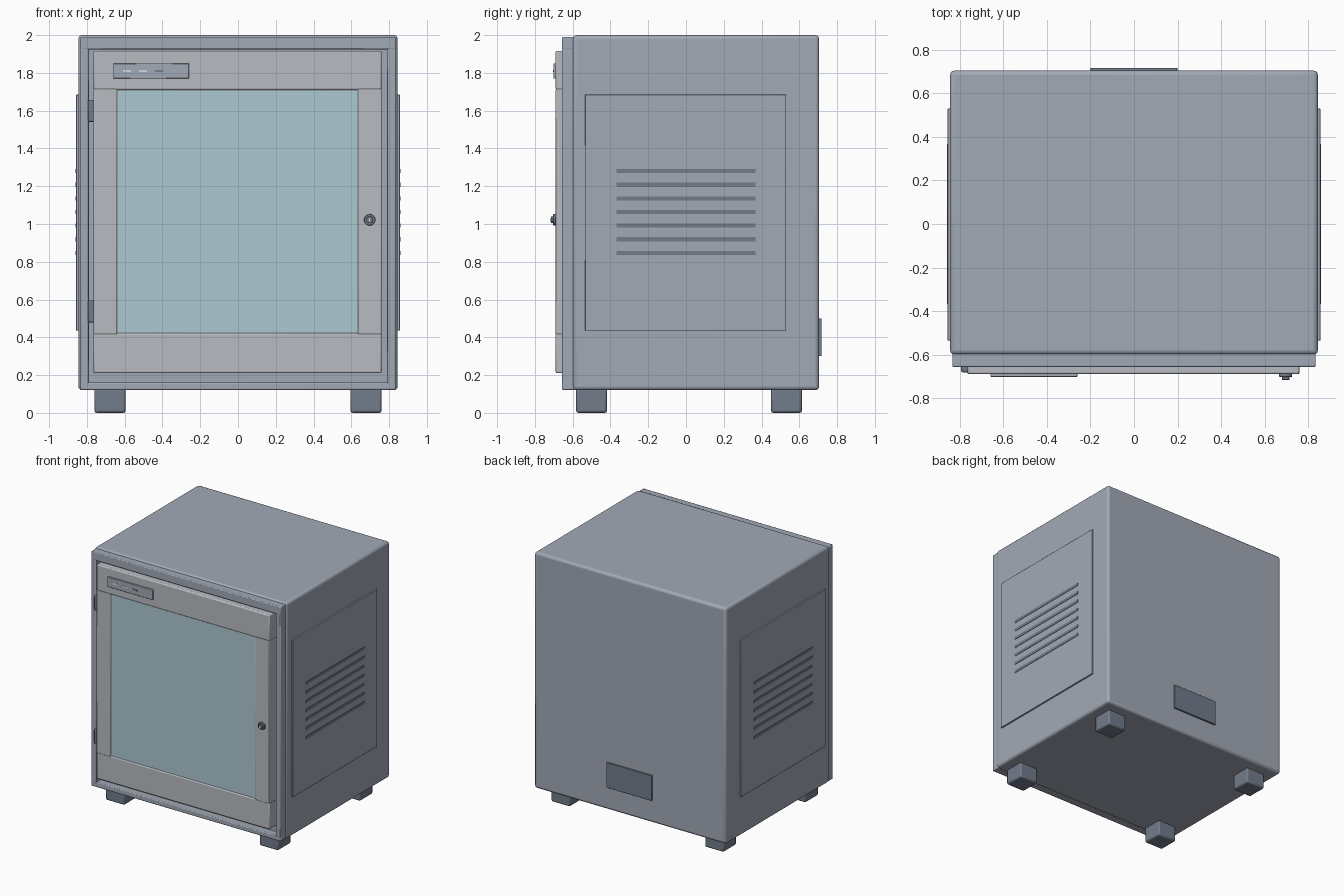
import bpy
import math

if "Cube" in bpy.data.objects:
    bpy.data.objects.remove(bpy.data.objects["Cube"])


def material(name, rgb):
    m = bpy.data.materials.new(name)
    m.diffuse_color = (*rgb, 1)
    m.use_nodes = True
    m.node_tree.nodes["Principled BSDF"].inputs["Base Color"].default_value = m.diffuse_color
    return m


BODY = material("body_grey", (0.36, 0.40, 0.47))
DOOR = material("door_grey", (0.48, 0.50, 0.54))
DARK = material("dark_grey", (0.17, 0.20, 0.26))
GLASS = material("tinted_glass", (0.42, 0.58, 0.64))
LIGHT = material("indicator_light", (0.65, 0.70, 0.76))


def finish(ob, name, mat, bevel, segments):
    ob.name = name
    ob.data.materials.append(mat)
    if bevel:
        mod = ob.modifiers.new("bevel", 'BEVEL')
        mod.width = bevel
        mod.segments = segments
        mod.limit_method = 'ANGLE'
        bpy.ops.object.shade_smooth_by_angle(angle=math.radians(35))
    return ob


def box(name, x, y, z, mat, bevel=0.0, segments=2):
    """Box from (min, max) ranges on each axis."""
    center = [(a + b) / 2 for a, b in (x, y, z)]
    bpy.ops.mesh.primitive_cube_add(size=1, location=center)
    ob = bpy.context.object
    ob.scale = [b - a for a, b in (x, y, z)]
    bpy.ops.object.transform_apply(location=False, rotation=False, scale=True)
    return finish(ob, name, mat, bevel, segments)


def disc(name, x, z, y0, y1, r, mat, bevel):
    bpy.ops.mesh.primitive_cylinder_add(vertices=32, radius=r, depth=y1 - y0,
                                        location=(x, (y0 + y1) / 2, z),
                                        rotation=(math.pi / 2, 0, 0))
    return finish(bpy.context.object, name, mat, bevel, 2)


# Cabinet body
box("cabinet_body", (-0.845, 0.845), (-0.60, 0.705), (0.12, 2.0), BODY, 0.02, 3)

# Raised front frame around the door
FY = (-0.657, -0.59)
box("frame_top", (-0.835, 0.835), FY, (1.925, 1.99), BODY, 0.006)
box("frame_bottom", (-0.835, 0.835), FY, (0.122, 0.16), BODY, 0.006)
for side, s in (("left", -1), ("right", 1)):
    box("frame_" + side, tuple(sorted((s * 0.79, s * 0.835))), FY,
        (0.15, 1.935), BODY, 0.006)

# Door: rails, stiles and glass pane
DY = (-0.69, -0.60)
box("door_top_rail", (-0.765, 0.76), DY, (1.71, 1.917), DOOR, 0.008)
box("door_bottom_rail", (-0.765, 0.76), DY, (0.21, 0.422), DOOR, 0.008)
box("door_left_stile", (-0.765, -0.64), DY, (0.415, 1.715), DOOR, 0.005)
box("door_right_stile", (0.635, 0.76), DY, (0.415, 1.715), DOOR, 0.005)
box("door_glass", (-0.645, 0.64), (-0.682, -0.66), (0.417, 1.713), GLASS)

# Hinges on the left edge of the door
for label, z in (("lower", 0.537), ("upper", 1.598)):
    box("hinge_" + label, (-0.794, -0.758), (-0.682, -0.60),
        (z - 0.058, z + 0.058), DARK, 0.008)

# Display strip with indicators
box("display_panel", (-0.66, -0.26), (-0.702, -0.685), (1.77, 1.85), BODY, 0.003)
for i, mat in enumerate((LIGHT, LIGHT, DARK)):
    x = -0.588 + 0.085 * i
    box(f"indicator_{i + 1}", (x - 0.022, x + 0.022), (-0.704, -0.70),
        (1.804, 1.816), mat)

# Door lock
disc("lock_ring", 0.697, 1.022, -0.703, -0.685, 0.03, DARK, 0.003)
disc("lock_barrel", 0.697, 1.022, -0.716, -0.70, 0.018, DARK, 0.002)
box("lock_keyhole", (0.694, 0.70), (-0.718, -0.714), (1.011, 1.033), LIGHT)

# Side panels with vent slats
for side, s in (("left", -1), ("right", 1)):
    box(f"side_panel_{side}", tuple(sorted((s * 0.835, s * 0.857))),
        (-0.535, 0.53), (0.435, 1.685), BODY, 0.003)
    for i in range(7):
        z = 0.847 + 0.0722 * i
        box(f"vent_slat_{side}_{i + 1}", tuple(sorted((s * 0.85, s * 0.86))),
            (-0.368, 0.368), (z - 0.011, z + 0.011), DARK)

# Rear service plate
box("rear_plate", (-0.20, 0.20), (0.695, 0.718), (0.30, 0.50), DARK, 0.003)

# Feet
for side, s in (("left", -1), ("right", 1)):
    for end, y in (("front", -0.50), ("rear", 0.532)):
        box(f"foot_{end}_{side}", tuple(sorted((s * 0.595, s * 0.76))),
            (y - 0.082, y + 0.082), (0.0, 0.13), DARK, 0.012)
